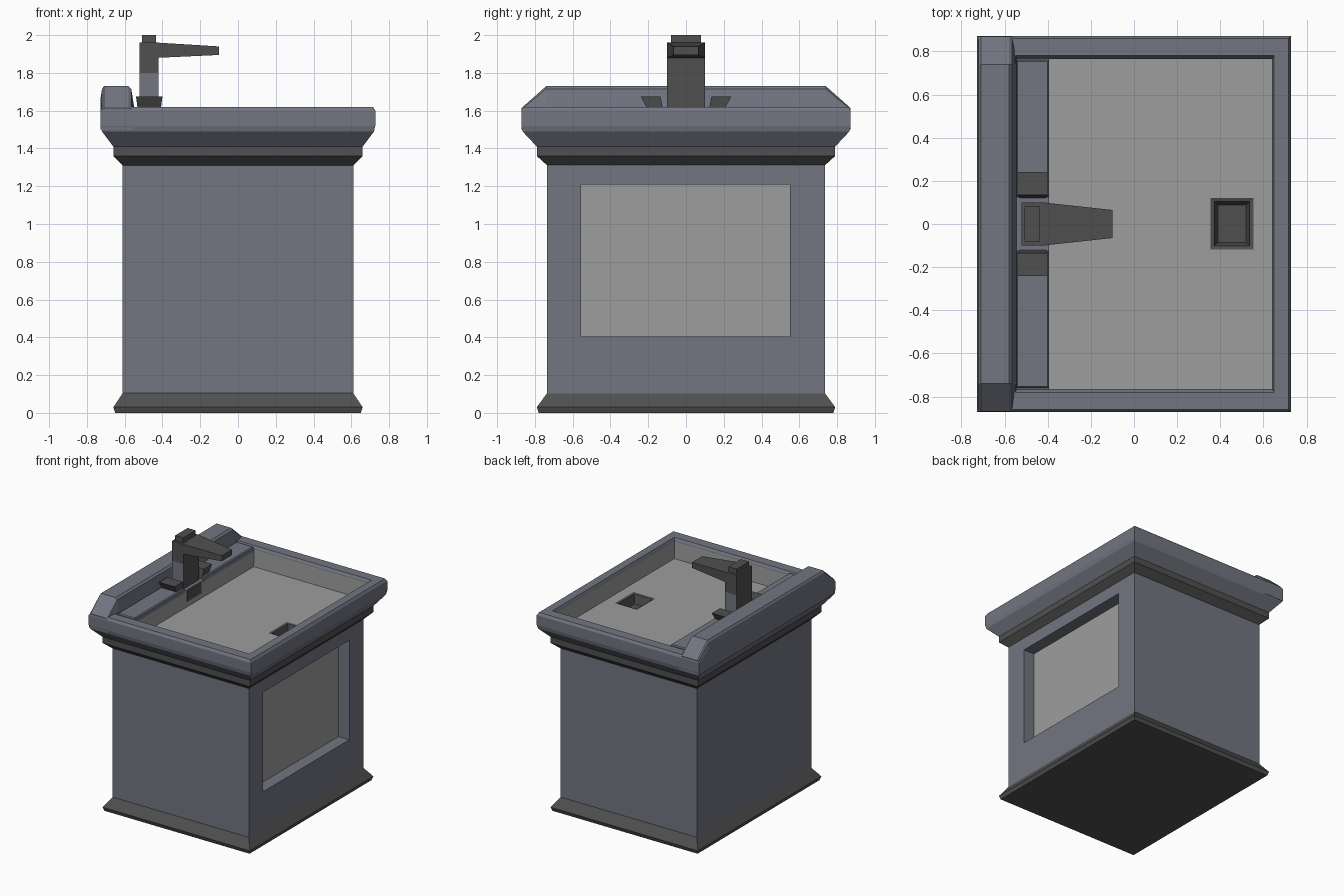
import bpy, bmesh

if "Cube" in bpy.data.objects:
    bpy.data.objects.remove(bpy.data.objects["Cube"])


def mat(name, r, g, b):
    m = bpy.data.materials.new(name)
    m.diffuse_color = (r, g, b, 1)
    m.use_nodes = True
    m.node_tree.nodes["Principled BSDF"].inputs["Base Color"].default_value = m.diffuse_color
    return m


MATS = [mat("blue_grey", 0.17, 0.18, 0.22),
        mat("dark_grey", 0.08, 0.08, 0.08),
        mat("light_grey", 0.34, 0.34, 0.34)]
BLUE, DARK, LIGHT = 0, 1, 2


def loft(name, loops, bands, start, end):
    """Skin closed loops; bands = material per strip, start/end = cap materials."""
    bm = bmesh.new()
    rings = [[bm.verts.new(p) for p in lp] for lp in loops]
    n = len(loops[0])
    if isinstance(bands, int):
        bands = [bands] * (len(loops) - 1)
    for a, b, m in zip(rings, rings[1:], bands):
        for i in range(n):
            j = (i + 1) % n
            bm.faces.new((a[i], a[j], b[j], b[i])).material_index = m
    bm.faces.new(rings[0][::-1]).material_index = start
    bm.faces.new(rings[-1]).material_index = end
    bmesh.ops.recalc_face_normals(bm, faces=bm.faces)
    me = bpy.data.meshes.new(name)
    bm.to_mesh(me)
    bm.free()
    for m in MATS:
        me.materials.append(m)
    ob = bpy.data.objects.new(name, me)
    bpy.context.collection.objects.link(ob)
    return ob


def rect_z(x0, x1, y0, y1, z):
    return [(x0, y0, z), (x1, y0, z), (x1, y1, z), (x0, y1, z)]


def rect_x(y0, y1, z0, z1, x):
    return [(x, y0, z0), (x, y1, z0), (x, y1, z1), (x, y0, z1)]


def ring(hx, hy, z):
    return rect_z(-hx, hx, -hy, hy, z)


def box(name, x0, x1, y0, y1, z0, z1, m):
    return loft(name, [rect_z(x0, x1, y0, y1, z0), rect_z(x0, x1, y0, y1, z1)], m, m, m)


# Plinth
loft("plinth", [ring(.65, .78, 0), ring(.66, .79, .03), ring(.61, .735, .105)], DARK, DARK, DARK)

# Cabinet body with recessed panel on the right side
full, panel = (-.735, .735, .09, 1.32), (-.555, .55, .405, 1.21)
loft("cabinet_body", [rect_x(*full, -.612), rect_x(*full, .612),
                      rect_x(*panel, .612), rect_x(*panel, .515)], BLUE, BLUE, LIGHT)

# Counter: cornice, rim, shelf level, basin and drain in one skin
loft("counter", [
    ring(.61, .735, 1.31), ring(.66, .79, 1.36), ring(.66, .79, 1.41),
    ring(.72, .865, 1.49), ring(.727, .872, 1.52), ring(.727, .872, 1.60), ring(.715, .86, 1.62),
    rect_z(-.55, .65, -.78, .78, 1.62),
    rect_z(-.545, .642, -.768, .768, 1.60),
    rect_z(-.395, .642, -.768, .768, 1.595),
    rect_z(-.395, .64, -.765, .765, 1.455),
    rect_z(.355, .553, -.118, .12, 1.455),
    rect_z(.372, .536, -.102, .104, 1.45),
    rect_z(.39, .52, -.085, .087, 1.38)],
    [DARK, DARK, BLUE, BLUE, BLUE, BLUE, BLUE, BLUE, BLUE, LIGHT, LIGHT, DARK, DARK],
    DARK, DARK)

# Shelf slabs either side of the tap
for s, side in ((-1, "front"), (1, "back")):
    y0, y1 = sorted((s * .125, s * .76))
    loft(side + "_shelf_slab", [rect_z(-.545, -.393, y0, y1, 1.58),
                                rect_z(-.545, -.393, y0, y1, 1.612),
                                rect_z(-.54, -.4, y0 + .006, y1 - .006, 1.62)], BLUE, BLUE, BLUE)

# Overflow opening under the tap
box("overflow", -.40, -.39, -.09, .09, 1.50, 1.585, DARK)

# Backsplash with sloped ends
profile = [(-.727, 1.5), (-.727, 1.67), (-.72, 1.715), (-.71, 1.73),
           (-.58, 1.73), (-.565, 1.715), (-.55, 1.62), (-.55, 1.5)]
loft("backsplash", [[(x, y, 1.5 + (z - 1.5) * k) for x, z in profile]
                    for y, k in ((-.87, .5), (-.74, 1), (.74, 1), (.87, .5))], BLUE, BLUE, BLUE)

# Tap column, spout and knob
column = box("tap_column", -.522, -.42, -.1, .1, 1.59, 1.80, DARK)
for f in column.data.polygons:
    if abs(f.normal.y) > .9:
        f.material_index = BLUE
box("tap_head", -.522, -.42, -.1, .1, 1.80, 1.96, DARK)
loft("tap_spout", [rect_x(-.1, .1, 1.88, 1.96, -.422),
                   rect_x(-.065, .065, 1.895, 1.94, -.10)], DARK, DARK, DARK)
box("tap_knob", -.508, -.435, -.08, .08, 1.95, 2.0, DARK)

# Tap handles, flaring outward
for s, side in ((-1, "front"), (1, "back")):
    b, t = sorted((s * .12, s * .20)), sorted((s * .135, s * .24))
    loft(side + "_tap_handle", [rect_z(-.53, -.41, *b, 1.60),
                                rect_z(-.54, -.40, *t, 1.675)], DARK, DARK, DARK)
